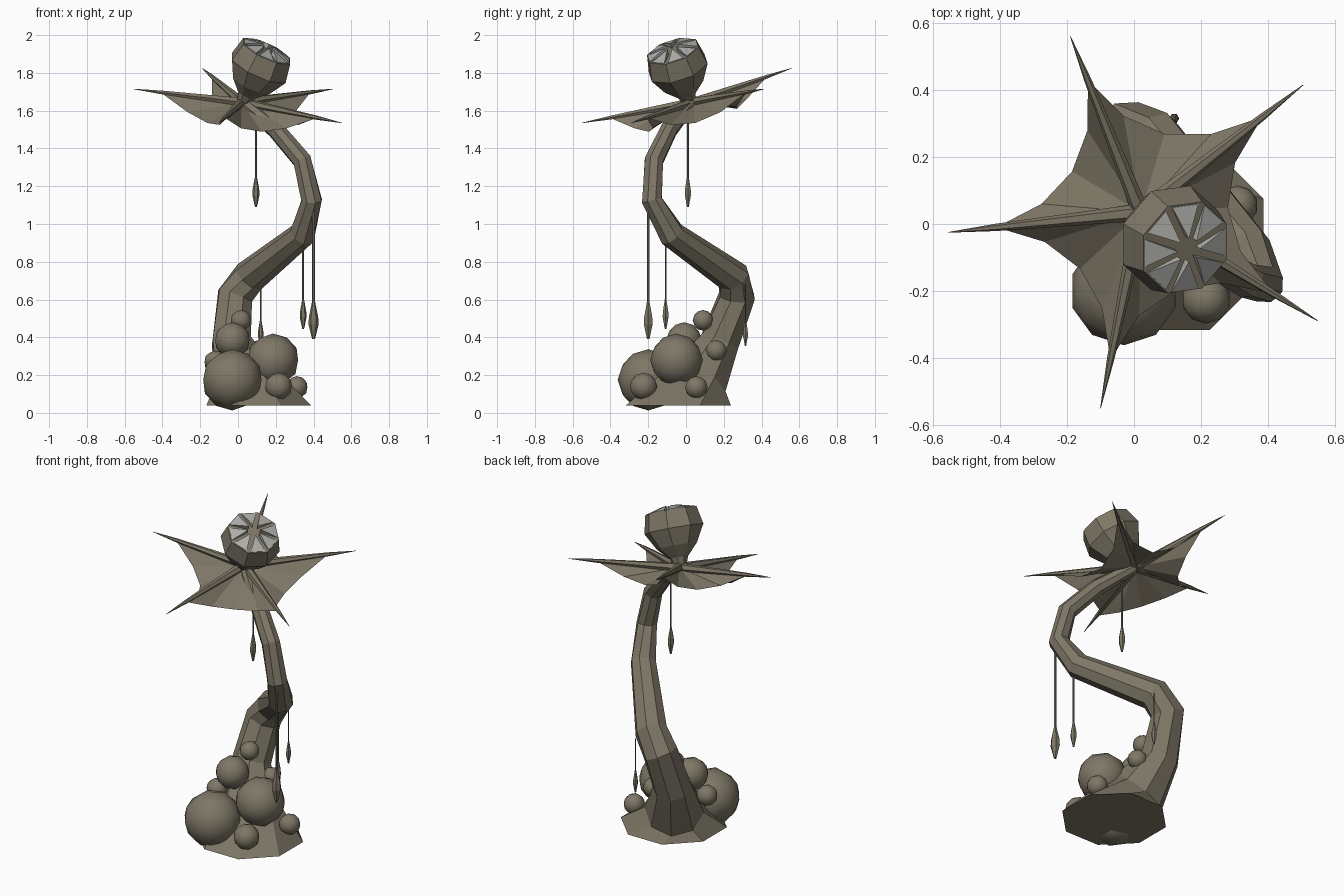
import bpy, bmesh, math
from mathutils import Vector as V

if "Cube" in bpy.data.objects:
    bpy.data.objects.remove(bpy.data.objects["Cube"])


def material(name, col):
    m = bpy.data.materials.new(name)
    m.diffuse_color = (*col, 1)
    m.use_nodes = True
    m.node_tree.nodes["Principled BSDF"].inputs["Base Color"].default_value = m.diffuse_color
    return m


BARK = material("bark", (0.21, 0.185, 0.135))
PALE = material("pale_grey", (0.42, 0.42, 0.40))


def finish(name, bm, mat=BARK, recalc=True):
    if recalc:
        bmesh.ops.recalc_face_normals(bm, faces=bm.faces)
    me = bpy.data.meshes.new(name)
    bm.to_mesh(me)
    bm.free()
    me.materials.append(mat)
    ob = bpy.data.objects.new(name, me)
    bpy.context.collection.objects.link(ob)
    return ob


def loft(name, pts, radii, sides=8, first=None, turn=0.0, caps=True):
    """Skin round rings of given radii along a path."""
    pts = [V(p) for p in pts]
    bm = bmesh.new()
    rings, side = [], V((1, 0, 0))
    for i, (p, r) in enumerate(zip(pts, radii)):
        a, b = pts[max(i - 1, 0)], pts[min(i + 1, len(pts) - 1)]
        t = (b - a).normalized()
        if 0 < i < len(pts) - 1:
            t = ((p - a).normalized() + (b - p).normalized()).normalized()
        if i == 0 and first:
            t = V(first)
        if abs(side.dot(t)) > 0.95:
            side = V((0, 1, 0))
        side = (side - t * side.dot(t)).normalized()
        up = t.cross(side)
        ring = []
        for k in range(sides):
            w = 2 * math.pi * k / sides + turn
            ring.append(bm.verts.new(p + (side * math.cos(w) + up * math.sin(w)) * r))
        rings.append(ring)
    for r0, r1 in zip(rings, rings[1:]):
        for k in range(sides):
            j = (k + 1) % sides
            bm.faces.new((r0[k], r0[j], r1[j], r1[k]))
    if caps:
        bm.faces.new(rings[0])
        bm.faces.new(rings[-1])
    return finish(name, bm)


# Twisting stem with flared foot
stem = [(0.11, -0.04, 0.04, 0.30), (0.03, 0.07, 0.18, 0.165), (-0.035, 0.18, 0.38, 0.11),
        (-0.015, 0.27, 0.62, 0.10), (0.06, 0.25, 0.72, 0.092), (0.34, -0.075, 0.945, 0.072),
        (0.39, -0.18, 1.125, 0.058), (0.34, -0.17, 1.335, 0.053),
        (0.20, -0.09, 1.50, 0.048), (0.03, 0.03, 1.64, 0.035)]
loft("stem", [s[:3] for s in stem], [s[3] for s in stem], first=(0, 0, 1), turn=math.pi / 8)

# Round growths clustered on the foot
growths = [(-0.03, -0.20, 0.175, 0.162), (0.185, -0.05, 0.28, 0.14), (-0.03, -0.01, 0.385, 0.095),
           (0.015, 0.09, 0.49, 0.055), (0.215, -0.225, 0.14, 0.073), (0.31, 0.055, 0.135, 0.06),
           (0.11, 0.16, 0.33, 0.056), (-0.12, -0.03, 0.27, 0.06)]
for i, (x, y, z, r) in enumerate(growths):
    bm = bmesh.new()
    bmesh.ops.create_icosphere(bm, subdivisions=2, radius=r)
    bmesh.ops.translate(bm, verts=bm.verts, vec=(x, y, z))
    for f in bm.faces:
        f.smooth = True
    finish(f"growth_{i + 1}", bm)

# Hanging pods: x, y, string top, pod top, pod bottom, pod radius
pods = [(0.095, 0.01, 1.54, 1.25, 1.09, 0.019), (0.345, -0.108, 0.95, 0.60, 0.445, 0.018),
        (0.40, -0.20, 1.10, 0.59, 0.39, 0.027), (0.12, 0.315, 0.68, 0.49, 0.355, 0.015)]
for i, (x, y, top, a, b, r) in enumerate(pods):
    h, s = a - b, r * 0.28
    loft(f"hanging_pod_{i + 1}",
         [(x, y, z) for z in (top, a, a - h * 0.4, a - h * 0.6, b)],
         [s, s, r * 0.9, r, s], sides=6)

# Five-pointed collar: tapered ribs with sagging webs between
HUB = V((0.02, 0.035, 1.645))
TIPS = [V(t) for t in [(-0.19, 0.56, 1.825), (0.505, 0.415, 1.715), (0.55, -0.29, 1.535),
                       (-0.10, -0.55, 1.535), (-0.555, -0.025, 1.715)]]
for i, t in enumerate(TIPS):
    loft(f"collar_rib_{i + 1}", [HUB, HUB.lerp(t, 0.75), t], [0.026, 0.011, 0.001], sides=6)

bm = bmesh.new()
ROWS, SEGS = 3, 4
for i in range(5):
    A = HUB.lerp(TIPS[i], 0.75)
    B = HUB.lerp(TIPS[(i + 1) % 5], 0.75)
    C = HUB + ((A + B) / 2 - HUB).normalized() * 0.14 - V((0, 0, 0.20))
    grid = []
    for r in range(1, ROWS + 1):
        t = r / ROWS
        row = []
        for k in range(SEGS + 1):
            s = k / SEGS
            e = A * (1 - s) ** 2 + C * 2 * s * (1 - s) + B * s * s
            row.append(bm.verts.new(HUB.lerp(e, t)))
        grid.append(row)
    hub = bm.verts.new(HUB)
    for k in range(SEGS):
        bm.faces.new((hub, grid[0][k + 1], grid[0][k]))
        for r in range(ROWS - 1):
            bm.faces.new((grid[r][k], grid[r][k + 1], grid[r + 1][k + 1], grid[r + 1][k]))
bmesh.ops.remove_doubles(bm, verts=bm.verts, dist=0.0005)
finish("collar_webs", bm)

# Tilted bulb head
base, rim = V((0.02, 0.02, 1.635)), V((0.152, -0.07, 1.915))
axis = (rim - base).normalized()
L = (rim - base).length
prof = [(0, 0.03), (0.06, 0.052), (0.125, 0.115), (0.22, 0.168), (L, 0.147)]
loft("bulb_head", [base + axis * d for d, _ in prof], [r for _, r in prof], turn=math.pi / 8)

# Ring of eight wedge teeth closing the mouth
u = (V((1, 0, 0)) - axis * axis.x).normalized()
v = axis.cross(u)
bm = bmesh.new()


def mouth_point(r, w, h):
    return rim + (u * math.cos(w) + v * math.sin(w)) * r + axis * h


for k in range(8):
    w, d = k * math.pi / 4, math.radians(18)
    top = [bm.verts.new(mouth_point(*q)) for q in
           ((0.138, w - d, 0.003), (0.138, w + d, 0.003), (0.036, w, 0.03))]
    low = [bm.verts.new(mouth_point(*q)) for q in
           ((0.138, w - d, -0.004), (0.138, w + d, -0.004), (0.036, w, -0.004))]
    bm.faces.new(top)
    bm.faces.new(low[::-1])
    for j in range(3):
        n = (j + 1) % 3
        bm.faces.new((top[j], low[j], low[n], top[n]))
finish("mouth_teeth", bm, PALE)
